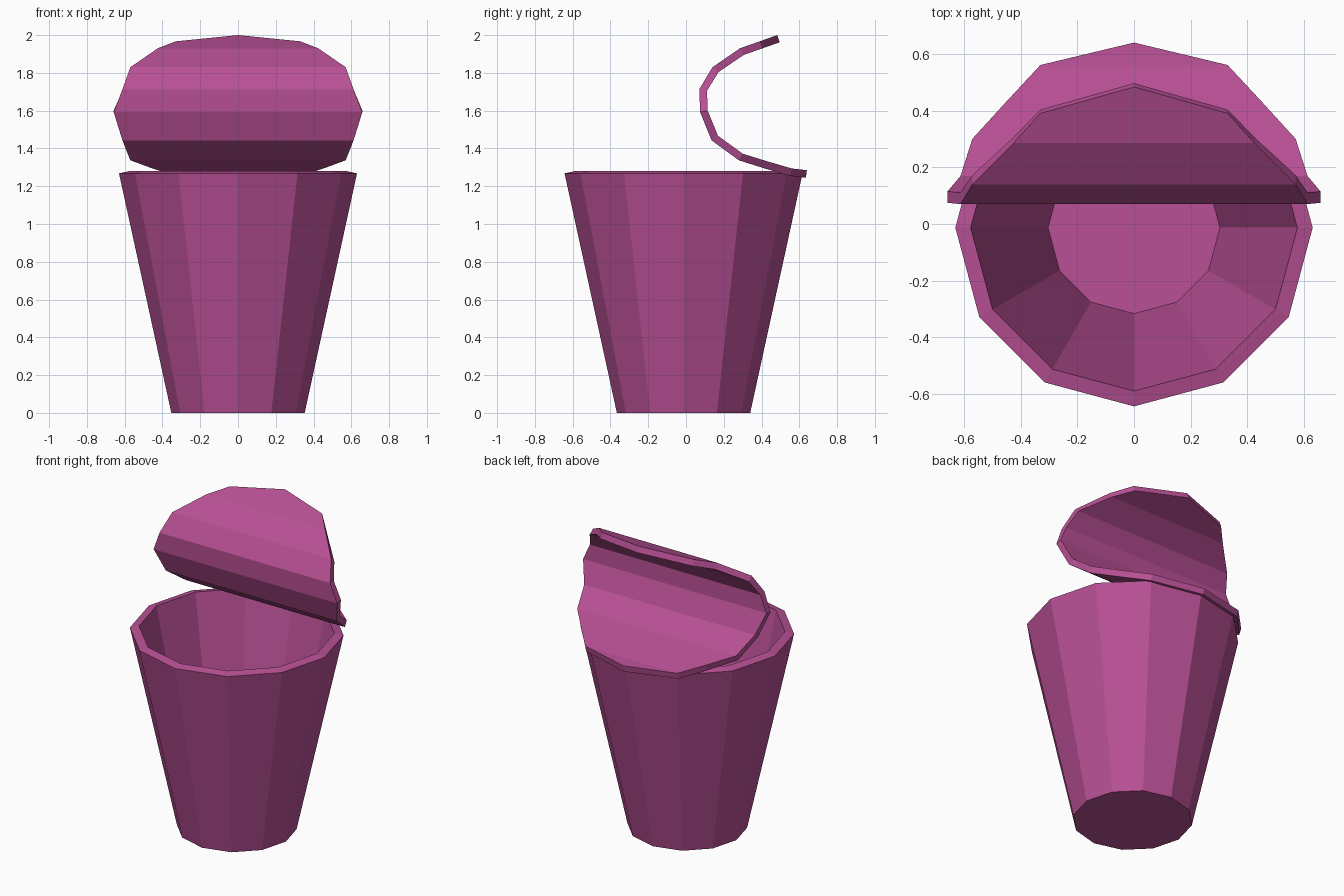
import bpy
import math

if "Cube" in bpy.data.objects:
    bpy.data.objects.remove(bpy.data.objects["Cube"])

# Shared plum-pink plastic
mat = bpy.data.materials.new("plum_plastic")
mat.diffuse_color = (0.48, 0.08, 0.30, 1)
mat.use_nodes = True
mat.node_tree.nodes["Principled BSDF"].inputs["Base Color"].default_value = mat.diffuse_color


def make_object(name, verts, faces):
    mesh = bpy.data.meshes.new(name)
    mesh.from_pydata(verts, [], faces)
    mesh.update()
    mesh.materials.append(mat)
    obj = bpy.data.objects.new(name, mesh)
    bpy.context.collection.objects.link(obj)
    return obj


# Bin body: hollow 12-sided tapered bucket, (radius, z) from outer base to inner floor
SIDES = 12
CENTRE_Y = -0.013
profile = [(0.353, 0.0), (0.63, 1.268), (0.576, 1.28), (0.303, 0.035)]
verts = []
for r, z in profile:
    for i in range(SIDES):
        a = 2 * math.pi * i / SIDES
        verts.append((r * math.cos(a), CENTRE_Y + r * math.sin(a), z))
faces = [list(range(SIDES))[::-1]]
for k in range(len(profile) - 1):
    for i in range(SIDES):
        j = (i + 1) % SIDES
        faces.append([k * SIDES + i, k * SIDES + j,
                      (k + 1) * SIDES + j, (k + 1) * SIDES + i])
last = (len(profile) - 1) * SIDES
faces.append([last + i for i in range(SIDES)])
make_object("bin_body", verts, faces)

# Open lid: bent 12-gon sheet, rows of (y, z, half width) from top tip to hinge tip
rows = [(0.483, 2.0, 0), (0.39, 1.967, 0.33), (0.285, 1.93, 0.425),
        (0.14, 1.83, 0.57), (0.07, 1.713, 0.612), (0.075, 1.592, 0.658),
        (0.135, 1.443, 0.612), (0.28, 1.337, 0.57), (0.42, 1.293, 0.45),
        (0.55, 1.255, 0.33), (0.635, 1.245, 0)]
verts, index = [], []
for y, z, w in rows:
    n = len(verts)
    if w == 0:
        verts.append((0, y, z))
        index.append((n, n))
    else:
        verts += [(-w, y, z), (w, y, z)]
        index.append((n, n + 1))
faces = []
for (l0, r0), (l1, r1) in zip(index, index[1:]):
    faces.append(list(dict.fromkeys([l0, l1, r1, r0])))
lid = make_object("open_lid", verts, faces)
solid = lid.modifiers.new("thickness", 'SOLIDIFY')
solid.thickness = 0.04
solid.offset = -1
solid.use_even_offset = True
